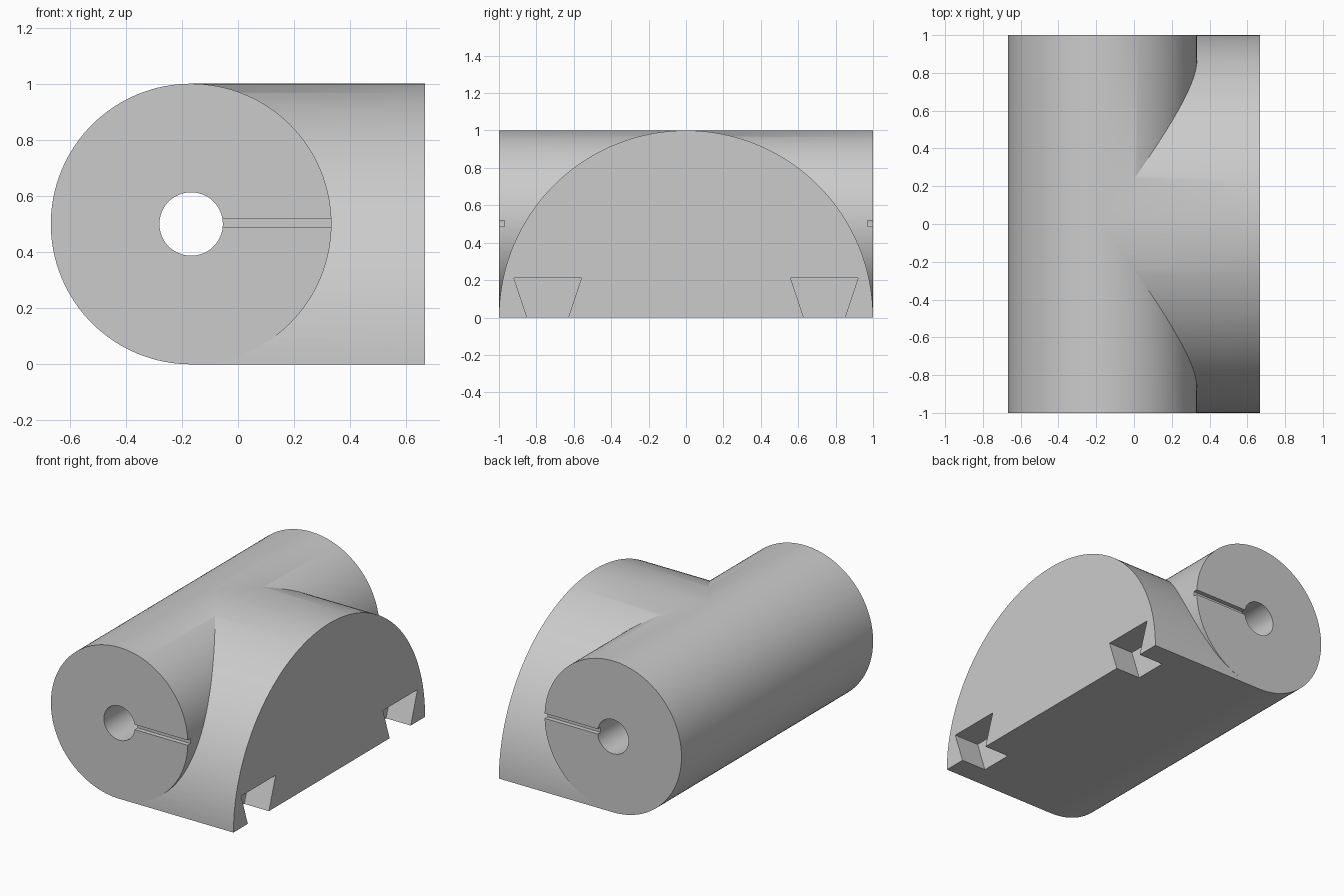
import bpy
import bmesh
from math import sin, cos, pi, radians
from mathutils import Vector

cube = bpy.data.objects.get("Cube")
if cube:
    bpy.data.objects.remove(cube, do_unlink=True)

AXIS_X, AXIS_Z = -0.167, 0.5     # centre line of the barrel
END_X = 0.667                    # flat face of the arch

grey = bpy.data.materials.new("light grey")
grey.use_nodes = True
colour = (0.6, 0.6, 0.6, 1)
grey.diffuse_color = colour
grey.node_tree.nodes["Principled BSDF"].inputs["Base Color"].default_value = colour


def prism(name, points, axis, start, end):
    """Extrude an outline of (across, up) points along the x or y axis."""
    def place(a, z, t):
        return Vector((t, a, z)) if axis == "x" else Vector((a, t, z))
    bm = bmesh.new()
    face = bm.faces.new([bm.verts.new(place(a, z, start)) for a, z in points])
    result = bmesh.ops.extrude_face_region(bm, geom=[face])
    moved = [v for v in result["geom"] if isinstance(v, bmesh.types.BMVert)]
    bmesh.ops.translate(bm, verts=moved, vec=place(0, 0, end - start))
    bmesh.ops.recalc_face_normals(bm, faces=bm.faces)
    mesh = bpy.data.meshes.new(name)
    bm.to_mesh(mesh)
    bm.free()
    mesh.materials.append(grey)
    obj = bpy.data.objects.new(name, mesh)
    bpy.context.collection.objects.link(obj)
    return obj


def arc(cx, cz, radius, sweep, count):
    return [(cx + radius * cos(sweep * i / count), cz + radius * sin(sweep * i / count))
            for i in range(count + 1)]


def combine(target, tool, operation):
    mod = target.modifiers.new(operation.lower(), "BOOLEAN")
    mod.operation = operation
    mod.solver = "EXACT"
    mod.object = tool
    bpy.context.view_layer.objects.active = target
    bpy.ops.object.modifier_apply(modifier=mod.name)
    bpy.data.objects.remove(tool, do_unlink=True)


# Barrel joined to the half-round arch
body = prism("tee_body", arc(AXIS_X, AXIS_Z, 0.5, 2 * pi, 128)[:-1], "y", -1, 1)
arch = prism("arch", arc(0, 0, 1, pi, 96), "x", AXIS_X + 0.007, END_X)
combine(body, arch, "UNION")

# Bore through the barrel
bore = prism("bore", arc(AXIS_X, AXIS_Z, 0.113, 2 * pi, 64)[:-1], "y", -1.1, 1.1)
combine(body, bore, "DIFFERENCE")

for side in (-1, 1):
    # Shallow slot from the bore to the rim on each end
    slot_outline = [(AXIS_X + 0.05, 0.487), (0.35, 0.487), (0.35, 0.52), (AXIS_X + 0.05, 0.52)]
    slot = prism("slot", slot_outline, "y", side * 0.97, side * 1.1)
    combine(body, slot, "DIFFERENCE")
    # Dovetail notch in the foot of the arch
    centre, slope = side * 0.74, 0.07 / 0.21
    low = 0.11 - 0.05 * slope
    notch_outline = [(centre - low, -0.05), (centre + low, -0.05),
                     (centre + 0.18, 0.21), (centre - 0.18, 0.21)]
    notch = prism("notch", notch_outline, "x", END_X - 0.18, END_X + 0.1)
    combine(body, notch, "DIFFERENCE")

# Smooth curved walls, crisp edges
bpy.ops.object.select_all(action="DESELECT")
body.select_set(True)
bpy.context.view_layer.objects.active = body
bpy.ops.object.shade_smooth_by_angle(angle=radians(25))
